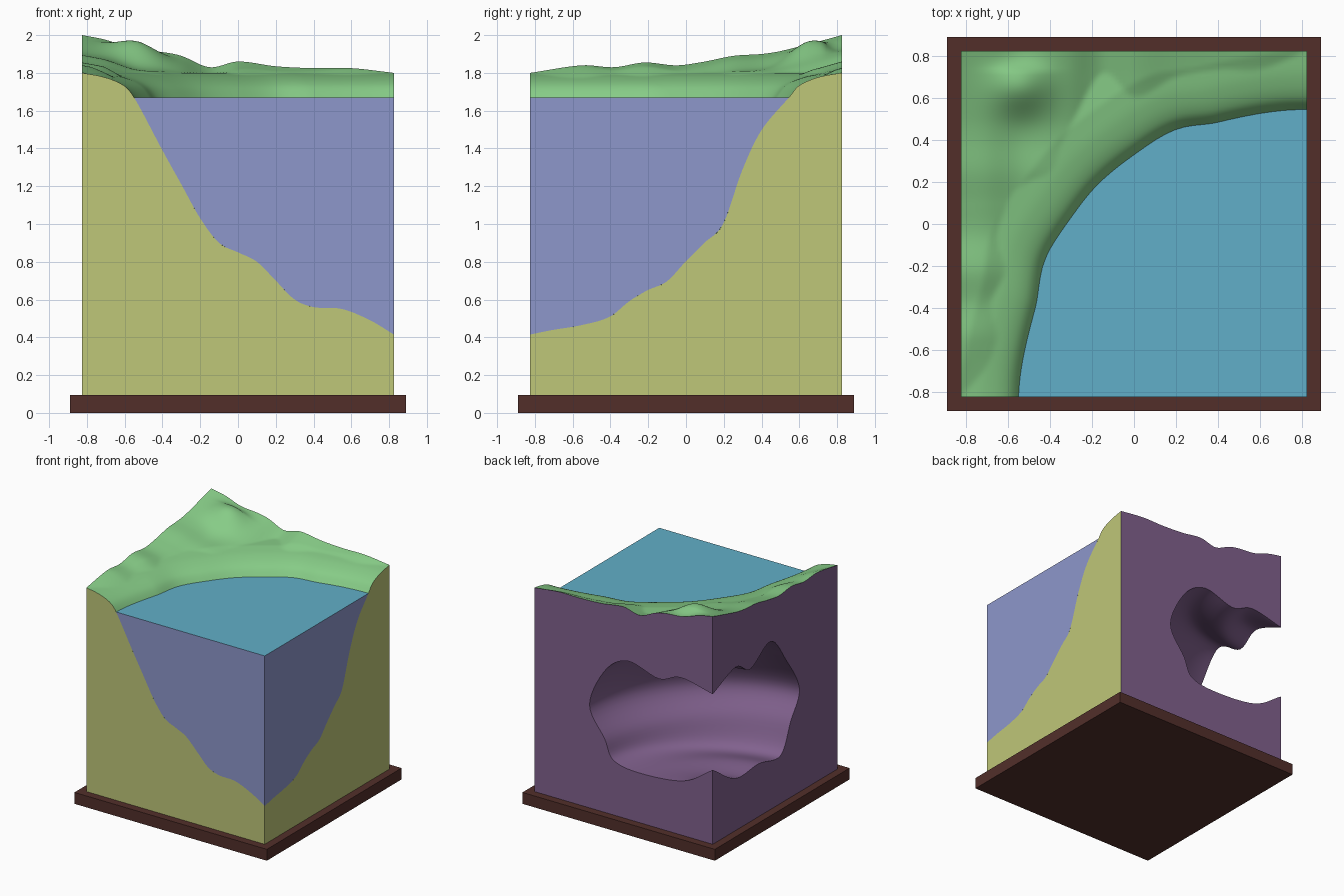
import bpy, bmesh, math

if "Cube" in bpy.data.objects:
    bpy.data.objects.remove(bpy.data.objects["Cube"])

W = 0.825          # half width of the block
BASE = 0.095       # top of the plinth
SEA = 1.67         # water level
SHORE = 1.375      # nominal shore distance from the front right corner


def spline(keys):
    """Smooth function through (position, value) keys."""
    def slope(i):
        a, b = keys[max(i - 1, 0)], keys[min(i + 1, len(keys) - 1)]
        return (b[1] - a[1]) / (b[0] - a[0])

    def f(x):
        if x <= keys[0][0]:
            return keys[0][1]
        if x >= keys[-1][0]:
            return keys[-1][1]
        i = max(k for k in range(len(keys) - 1) if keys[k][0] <= x)
        (x0, y0), (x1, y1) = keys[i], keys[i + 1]
        h = x1 - x0
        t = (x - x0) / h
        return ((2*t**3 - 3*t*t + 1) * y0 + (t**3 - 2*t*t + t) * h * slope(i)
                + (3*t*t - 2*t**3) * y1 + (t**3 - t*t) * h * slope(i + 1))
    return f


# Sea bed profiles along the front and right faces, by distance from their shared corner
dist = [0, .125, .275, .425, .525, .625, .725, .825, .925, 1.025, 1.125, 1.225, 1.375, 1.425, 1.525, 1.65]
front = spline(list(zip(dist, [.415, .49, .55, .56, .60, .70, .80, .85, .90, 1.03, 1.21, 1.39, 1.67, 1.73, 1.775, 1.80])))
right = spline(list(zip(dist, [.415, .44, .465, .51, .59, .65, .695, .80, .90, 1.0, 1.28, 1.49, 1.67, 1.73, 1.775, 1.80])))
# Shore distance by angle, and ridge lines of the back and left edges
shore = spline([(0, 1.375), (18, 1.363), (27.5, 1.41), (37, 1.413), (45, 1.422),
                (54.5, 1.419), (64, 1.42), (72, 1.377), (90, 1.37)])
back_edge = spline([(-.825, 2.0), (-.7, 1.975), (-.55, 1.925), (-.4, 1.91), (-.3, 1.89), (-.15, 1.83),
                    (0, 1.86), (.2, 1.835), (.4, 1.825), (.6, 1.825), (.825, 1.80)])
left_edge = spline([(-.825, 1.80), (-.55, 1.84), (-.38, 1.83), (-.22, 1.855), (-.05, 1.84), (.1, 1.86),
                    (.25, 1.89), (.4, 1.90), (.5, 1.915), (.7, 1.965), (.825, 2.0)])


def height(x, y):
    dx, dy = W - x, y + W
    a = math.degrees(math.atan2(dy, dx)) if dx + dy > 1e-6 else 0
    t = math.hypot(dx, dy) * SHORE / shore(a)
    s = a / 90
    s = s * s * (3 - 2 * s)
    z = front(t) * (1 - s) + right(t) * s
    k = min(max((t - 1.4) / .25, 0), 1)
    hill = max(0, back_edge(x) + left_edge(y) - 3.8)
    knoll = .09 * math.exp(-((x + .54)**2 + (y - .65)**2) / .018)
    edge = min(1, (W - abs(y)) / .1)
    return z + k * k * (3 - 2 * k) * (hill + knoll * edge)


def material(name, color):
    m = bpy.data.materials.new(name)
    m.diffuse_color = (*color, 1)
    m.use_nodes = True
    m.node_tree.nodes["Principled BSDF"].inputs["Base Color"].default_value = m.diffuse_color
    return m


class Builder:
    """Mesh builder that shares vertices by position."""
    def __init__(self):
        self.bm, self.cache = bmesh.new(), {}

    def vert(self, co):
        key = tuple(round(c, 5) for c in co)
        if key not in self.cache:
            self.cache[key] = self.bm.verts.new(co)
        return self.cache[key]

    def face(self, points, mat=0):
        vs = list(dict.fromkeys(self.vert(p) for p in points))
        if len(vs) > 2 and not self.bm.faces.get(vs):
            self.bm.faces.new(vs).material_index = mat

    def grid(self, f, nu, nv, mat=0):
        for i in range(nu):
            for j in range(nv):
                self.face([f(i, j), f(i + 1, j), f(i + 1, j + 1), f(i, j + 1)], mat)

    def finish(self, name, mats):
        bmesh.ops.recalc_face_normals(self.bm, faces=self.bm.faces[:])
        me = bpy.data.meshes.new(name)
        self.bm.to_mesh(me)
        self.bm.free()
        ob = bpy.data.objects.new(name, me)
        bpy.context.collection.objects.link(ob)
        for m in mats:
            me.materials.append(m)
        bpy.ops.object.select_all(action='DESELECT')
        ob.select_set(True)
        bpy.context.view_layer.objects.active = ob
        bpy.ops.object.shade_smooth_by_angle(angle=math.radians(35))
        return ob


grass = material("grass", (.24, .60, .24))
soil = material("soil", (.52, .57, .19))
rock = material("rock", (.22, .12, .27))
water_top = material("water_top", (.12, .43, .58))
water_side = material("water_side", (.27, .31, .60))
wood = material("dark_wood", (.085, .028, .023))

# Plinth
bpy.ops.mesh.primitive_cube_add(size=1, location=(0, 0, BASE / 2))
plinth = bpy.context.object
plinth.name = "plinth"
plinth.scale = (1.78, 1.78, BASE)
plinth.data.materials.append(wood)

# Terrain block: grass surface
N = 100
g = [-W + 2 * W * i / N for i in range(N + 1)]
H = [[(x, y, height(x, y)) for y in g] for x in g]
block = Builder()
block.grid(lambda i, j: H[i][j], N, N, 0)

# Soil faces and bottom
def low(x, y):
    return (x, y, BASE)

block.face([H[i][0] for i in range(N + 1)] + [low(W, -W), low(-W, -W)], 1)
block.face([H[N][j] for j in range(N + 1)] + [low(W, W), low(W, -W)], 1)
block.face([low(-W, -W), low(W, -W), low(W, W), low(-W, W)], 2)

# Cave openings on the back and left faces: (distance from the corner, height)
cave_back = [(0, 1.35), (.295, 1.41), (.5, 1.345), (.78, 1.417), (.99, 1.29), (1.14, .96),
             (1.0, .71), (.915, .55), (.665, .51), (.27, .553), (0, .717)]
cave_left = [(0, 1.35), (.305, 1.46), (.5, 1.37), (.765, 1.5), (.963, 1.275), (1.145, .96),
             (1.03, .73), (.895, .495), (.607, .537), (.305, .53), (0, .717)]
M, A = 70, 28


def dense(outline):
    fr, fz = (spline([(i, p[c]) for i, p in enumerate(outline)]) for c in (0, 1))
    return [(fr(10 * i / M), fz(10 * i / M)) for i in range(M + 1)]


ob_pts, ol_pts = dense(cave_back), dense(cave_left)


def cave(i, j):
    """Sweep one opening into the other around the back left corner."""
    s, phi = j / A, math.pi / 2 * j / A
    s = s * s * (3 - 2 * s)
    r = (ob_pts[i][0] * (1 - s) + ol_pts[i][0] * s) * (1 - .06 * math.sin(2 * phi))
    z = ob_pts[i][1] * (1 - s) + ol_pts[i][1] * s
    return (-W + r * math.cos(phi), W - r * math.sin(phi), z)


block.grid(cave, M, A, 2)

# Rock faces around the cave openings
block.face([H[i][N] for i in range(N + 1)] + [low(W, W), low(-W, W)]
           + [cave(i, 0) for i in range(M, -1, -1)], 2)
block.face([H[0][j] for j in range(N, -1, -1)] + [low(-W, -W), low(-W, W)]
           + [cave(i, A) for i in range(M, -1, -1)], 2)
block.finish("terrain_block", [grass, soil, rock])

# Water body, a fan from the front right corner to the shore
P, Q = 70, 48


def bed(i, j):
    a = 90 * j / Q
    r = shore(a) * i / P
    x, y = W - r * math.cos(math.radians(a)), -W + r * math.sin(math.radians(a))
    return (x, y, SEA if i == P else height(x, y))


water = Builder()
water.grid(bed, P, Q, 1)
corner = (W, -W, SEA)
water.face([corner] + [bed(P, j) for j in range(Q + 1)], 0)
for j in (0, Q):
    water.face([corner] + [bed(i, j) for i in range(P + 1)], 1)
water.finish("water", [water_top, water_side])
